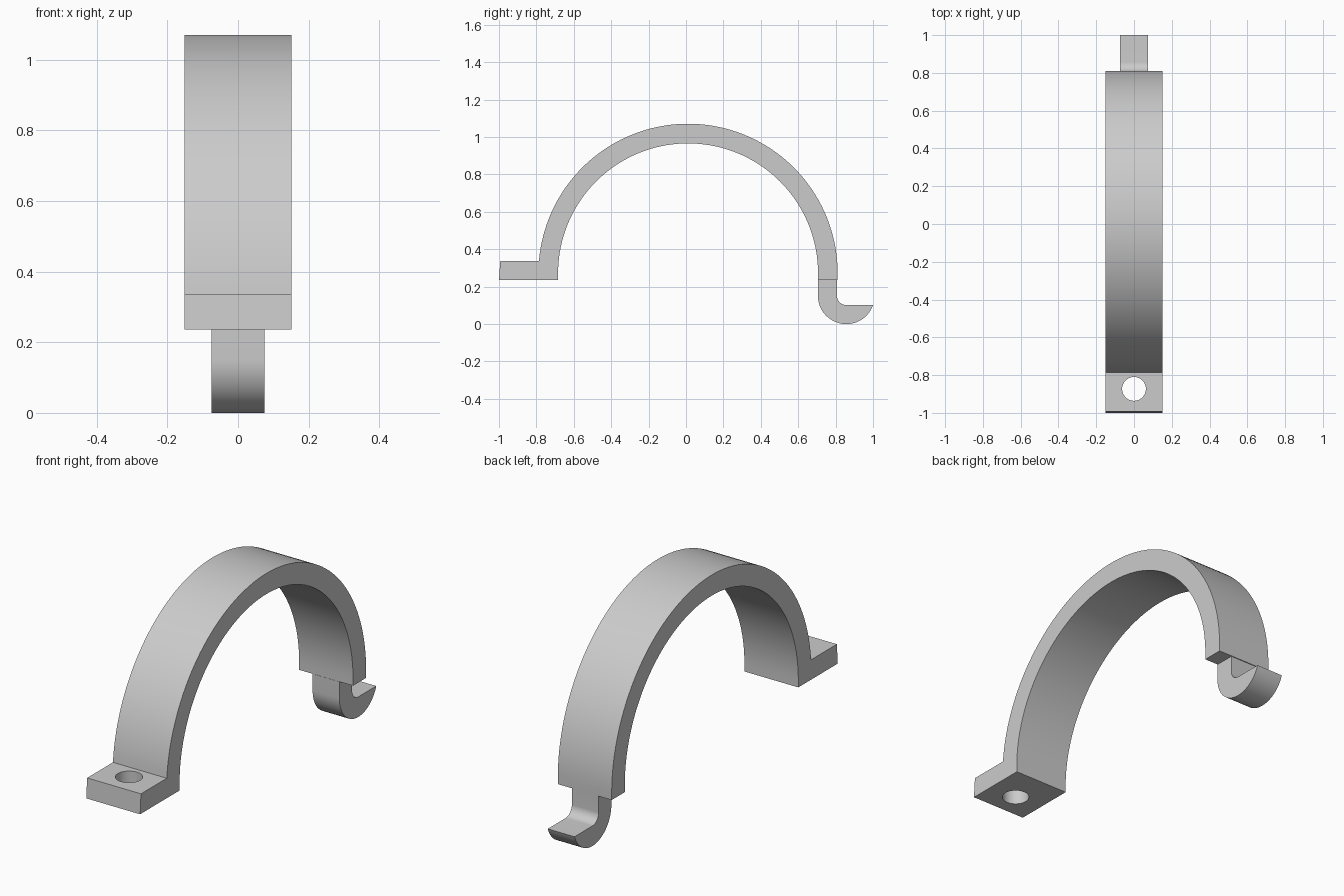
import bpy, bmesh
from math import sin, cos, pi, asin, radians

if "Cube" in bpy.data.objects:
    bpy.data.objects.remove(bpy.data.objects["Cube"], do_unlink=True)

grey = bpy.data.materials.new("plain_grey")
grey.use_nodes = True
grey.diffuse_color = (0.6, 0.6, 0.6, 1)
grey.node_tree.nodes["Principled BSDF"].inputs["Base Color"].default_value = grey.diffuse_color


def arc(cy, cz, r, start, end, steps):
    """Points (y, z) along a circular arc."""
    angles = [start + (end - start) * i / steps for i in range(steps + 1)]
    return [(cy + r * cos(a), cz + r * sin(a)) for a in angles]


def extrude_profile(name, outline, half_width):
    """Solid made by sweeping a side outline across x."""
    bm = bmesh.new()
    face = bm.faces.new([bm.verts.new((-half_width, y, z)) for y, z in outline])
    swept = bmesh.ops.extrude_face_region(bm, geom=[face], use_keep_orig=True)
    moved = [v for v in swept["geom"] if isinstance(v, bmesh.types.BMVert)]
    bmesh.ops.translate(bm, vec=(2 * half_width, 0, 0), verts=moved)
    bmesh.ops.recalc_face_normals(bm, faces=bm.faces)
    mesh = bpy.data.meshes.new(name)
    bm.to_mesh(mesh)
    bm.free()
    mesh.materials.append(grey)
    obj = bpy.data.objects.new(name, mesh)
    bpy.context.collection.objects.link(obj)
    return obj


def activate(obj):
    bpy.ops.object.select_all(action="DESELECT")
    obj.select_set(True)
    bpy.context.view_layer.objects.active = obj


# Arched band with the flat mounting tab at the front
centre_y, centre_z = 0.011, 0.271
outer, inner = 0.8, 0.695
base, tab_top = 0.236, 0.337
tab_angle = pi - asin((tab_top - centre_z) / outer)
outline = [(-1, base), (-0.993, tab_top)]
outline += arc(centre_y, centre_z, outer, tab_angle, 0, 72)
outline += [(centre_y + outer, base), (centre_y + inner, base)]
outline += arc(centre_y, centre_z, inner, 0, pi, 72)
outline += [(centre_y - inner, base)]
band = extrude_profile("clamp_band", outline, 0.151)

# Screw hole through the tab
bpy.ops.mesh.primitive_cylinder_add(vertices=48, radius=0.063, depth=0.4,
                                    location=(0, -0.873, base + 0.05))
cutter = bpy.context.object
cutter.name = "hole_cutter"
cutter.hide_render = True
cutter.data.materials.append(grey)
hole = band.modifiers.new("screw_hole", "BOOLEAN")
hole.operation = "DIFFERENCE"
hole.solver = "EXACT"
hole.object = cutter
activate(band)
bpy.ops.object.modifier_apply(modifier=hole.name)
bpy.data.objects.remove(cutter, do_unlink=True)

# Narrow curled hook under the rear end
hook_y, hook_z, hook_r, bend_r = 0.857, 0.152, 0.152, 0.05
lip_angle = 2 * pi - asin(bend_r / hook_r)
outline = [(hook_y - hook_r, base)]
outline += arc(hook_y, hook_z, hook_r, pi, lip_angle, 32)
outline += arc(hook_y, hook_z, bend_r, 1.5 * pi, pi, 14)
outline += [(hook_y - bend_r, base)]
hook = extrude_profile("hook", outline, 0.075)

for part in (band, hook):
    activate(part)
    bpy.ops.object.shade_smooth_by_angle(angle=radians(30))
